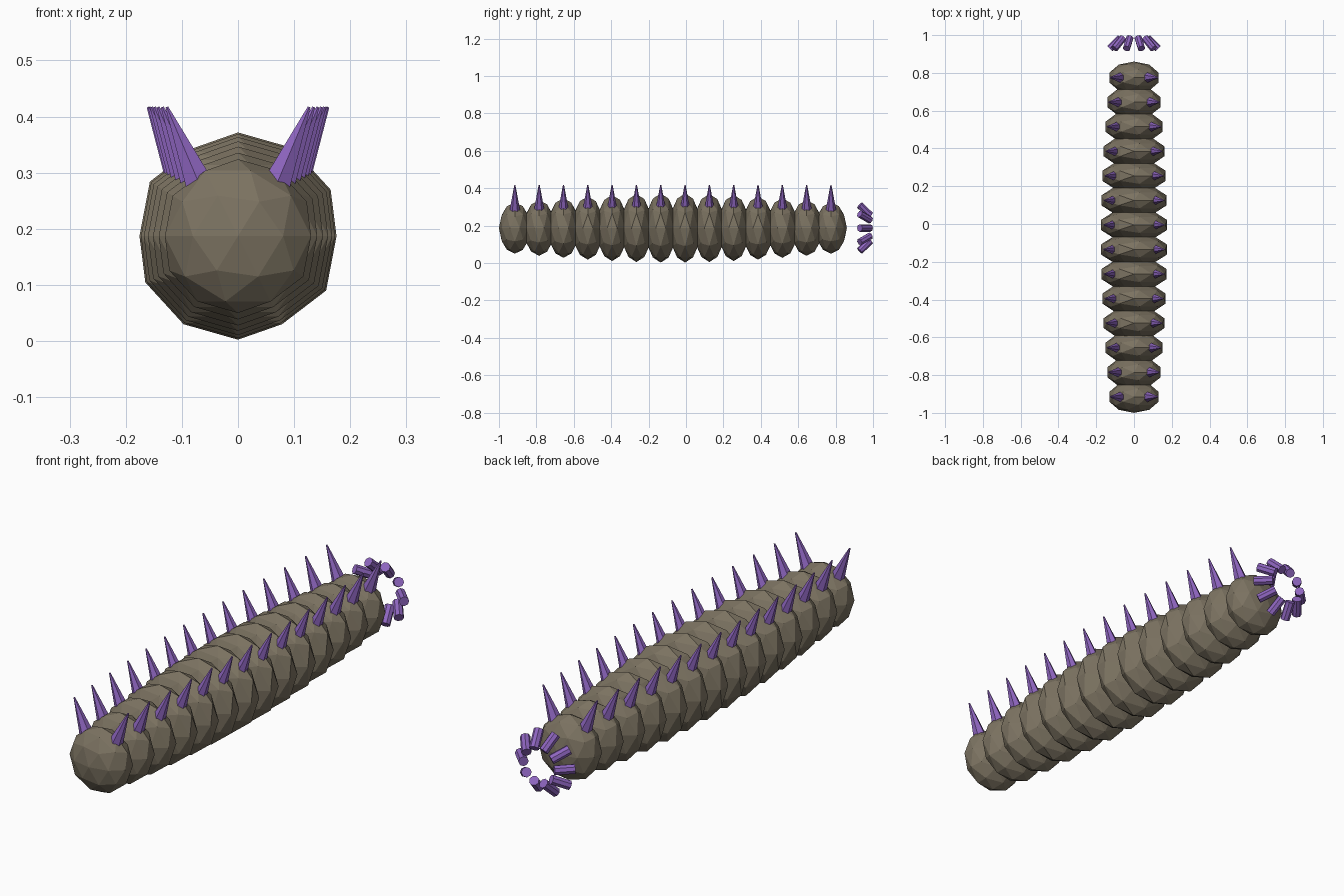
import bpy
from math import sin, cos, pi
from mathutils import Vector

cube = bpy.data.objects.get("Cube")
if cube:
    bpy.data.objects.remove(cube, do_unlink=True)

SEGMENTS, SPACING, FIRST_Y, MID_Z = 14, 0.13, -0.915, 0.187


def make_material(name, color):
    mat = bpy.data.materials.new(name)
    mat.use_nodes = True
    mat.diffuse_color = color
    mat.node_tree.nodes["Principled BSDF"].inputs["Base Color"].default_value = color
    return mat


def finish(name, mat):
    obj = bpy.context.object
    obj.name = name
    obj.data.materials.append(mat)
    return obj


def tapered_rod(name, start, end, r_start, r_end, sides, mat):
    """Flat-sided rod or spike running from start to end."""
    start, end = Vector(start), Vector(end)
    axis = end - start
    bpy.ops.mesh.primitive_cone_add(
        vertices=sides, radius1=r_start, radius2=r_end, depth=axis.length,
        location=(start + end) / 2,
        rotation=Vector((0, 0, 1)).rotation_difference(axis).to_euler())
    return finish(name, mat)


brown = make_material("earth_brown", (0.2, 0.17, 0.12, 1))
purple = make_material("spike_purple", (0.27, 0.13, 0.52, 1))

# Body segments, widest in the middle, each with a pair of back spikes
for i in range(SEGMENTS):
    y = FIRST_Y + i * SPACING
    r = 0.137 + 0.048 * sin(pi * i / (SEGMENTS - 1))
    bpy.ops.mesh.primitive_ico_sphere_add(subdivisions=2, radius=1, location=(0, y, MID_Z))
    body = finish(f"body_segment_{i + 1}", brown)
    body.scale = (r, 0.085, r)
    for side, label in ((1, "left"), (-1, "right")):
        x = 0.7 * r
        tapered_rod(f"{label}_spike_{i + 1}",
                    (side * (x - 0.031), y, 0.27), (side * (x + 0.031), y, 0.417),
                    0.03, 0.003, 6, purple)

# Ring of rods behind the tail, leaning inward toward the rear
RODS, RING, HALF = 10, 0.1, 0.0283
for k in range(RODS):
    a = 2 * pi * k / RODS
    outer, inner = RING + HALF, RING - HALF
    tapered_rod(f"tail_rod_{k + 1}",
                (outer * cos(a), 0.957 - HALF, MID_Z + outer * sin(a)),
                (inner * cos(a), 0.957 + HALF, MID_Z + inner * sin(a)),
                0.02, 0.02, 8, purple)
